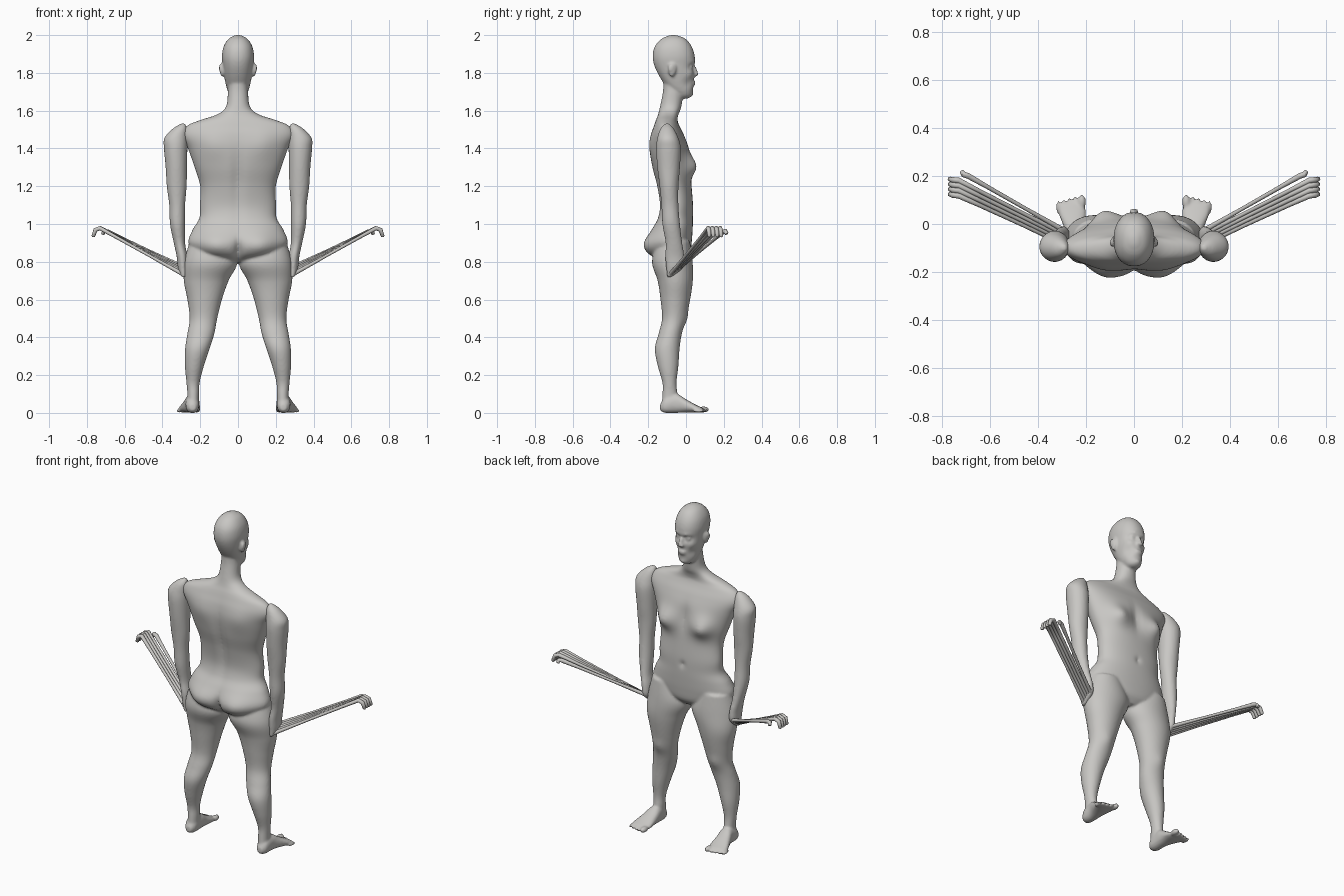
import bpy, bmesh, math
from mathutils import Vector, Matrix

if "Cube" in bpy.data.objects:
    bpy.data.objects.remove(bpy.data.objects["Cube"])

SKIN = (0.58, 0.57, 0.55, 1)
skin = bpy.data.materials.new("plain clay grey")
skin.diffuse_color = SKIN
skin.use_nodes = True
skin.node_tree.nodes["Principled BSDF"].inputs["Base Color"].default_value = SKIN


def catmull(a, b, c, d, t):
    return 0.5 * (2 * b + (c - a) * t + (2 * a - 5 * b + 4 * c - d) * t * t
                  + (3 * b - a - 3 * c + d) * t ** 3)


def refine(rings, steps=6):
    """Pass a smooth curve through the given cross-sections."""
    out = []
    last = len(rings) - 1
    for i in range(last):
        quad = [rings[max(0, min(last, i + k))] for k in (-1, 0, 1, 2)]
        for s in range(steps):
            out.append([catmull(*vals, s / steps) for vals in zip(*quad)])
    out.append(rings[-1])
    return out


def loft(bm, rings, side=1, along="z", power=2.0, count=48):
    """Closed skin over oval rings: (station, x low, x high, other low, other high)."""
    loops, made = [], []
    for st, x0, x1, o0, o1 in refine(rings):
        loop = []
        for k in range(count):
            a = 2 * math.pi * k / count
            c, s = math.cos(a), math.sin(a)
            c = math.copysign(abs(c) ** (2 / power), c)
            s = math.copysign(abs(s) ** (2 / power), s)
            x = side * ((x0 + x1) / 2 + c * (x1 - x0) / 2)
            o = (o0 + o1) / 2 + s * (o1 - o0) / 2
            loop.append(bm.verts.new((x, o, st) if along == "z" else (x, st, o)))
        loops.append(loop)
        made += loop
    for lo, hi in zip(loops, loops[1:]):
        for k in range(count):
            n = (k + 1) % count
            bm.faces.new((lo[k], lo[n], hi[n], hi[k]))
    bm.faces.new(loops[0][::-1])
    bm.faces.new(loops[-1])
    return made


def push(verts, centre, size, offset):
    """Soft swelling or hollow around a point, repeated on both sides."""
    for sx in ((1, -1) if centre[0] else (1,)):
        mid = Vector((centre[0] * sx, *centre[1:]))
        move = Vector((offset[0] * sx, *offset[1:]))
        for v in verts:
            d = [(v.co[i] - mid[i]) / size[i] for i in range(3)]
            v.co += move * math.exp(-sum(q * q for q in d))


def blob(bm, centre, radii, turn=0):
    m = (Matrix.Translation(centre) @ Matrix.Rotation(turn, 4, "X")
         @ Matrix.Diagonal((*radii, 1)))
    bmesh.ops.create_uvsphere(bm, u_segments=20, v_segments=14, radius=1, matrix=m)


def finish(bm, name, voxel, rounds):
    bmesh.ops.recalc_face_normals(bm, faces=bm.faces)
    mesh = bpy.data.meshes.new(name)
    bm.to_mesh(mesh)
    bm.free()
    mesh.materials.append(skin)
    mesh.shade_smooth()
    ob = bpy.data.objects.new(name, mesh)
    bpy.context.collection.objects.link(ob)
    fuse = ob.modifiers.new("fuse", "REMESH")
    fuse.mode = "VOXEL"
    fuse.voxel_size = voxel
    fuse.use_smooth_shade = True
    soft = ob.modifiers.new("soften", "SMOOTH")
    soft.factor = 0.5
    soft.iterations = rounds
    return ob


def even(rows):
    return [(z, -w, w, b, f) for z, w, b, f in rows]


# Torso and neck: height, half width, back, front
body = bmesh.new()
torso = loft(body, even([
    (.80, .08, -.12, -.01), (.84, .21, -.17, .02), (.90, .262, -.19, .03),
    (.97, .24, -.175, .035), (1.03, .205, -.15, .037), (1.1, .202, -.14, .037),
    (1.2, .2, -.155, .03), (1.3, .23, -.18, .025), (1.4, .265, -.192, .015),
    (1.47, .295, -.185, -.01), (1.52, .27, -.17, -.035), (1.55, .2, -.16, -.045),
    (1.58, .11, -.148, -.04), (1.62, .064, -.138, -.025), (1.7, .053, -.122, -.015),
    (1.76, .05, -.12, -.02)]), power=2.15, count=80)
push(torso, (.12, .03, 1.31), (.065, .07, .06), (.012, .045, -.005))
push(torso, (.12, -.19, .875), (.1, .1, .085), (0, -.045, 0))
push(torso, (0, -.2, .86), (.02, .08, .06), (0, .03, 0))
push(torso, (0, -.18, 1.22), (.03, .06, .2), (0, .014, 0))
push(torso, (.13, -.19, 1.42), (.07, .06, .08), (0, -.01, 0))
push(torso, (0, .03, 1.34), (.03, .06, .08), (0, -.012, 0))
push(torso, (0, .037, 1.06), (.015, .04, .018), (0, -.01, 0))

# Head with face hollows and swellings
head = loft(body, even([
    (1.665, .022, -.04, .012), (1.68, .042, -.06, .028), (1.72, .06, -.1, .038),
    (1.78, .073, -.14, .042), (1.84, .081, -.168, .045), (1.89, .085, -.176, .046),
    (1.94, .076, -.165, .03), (1.98, .05, -.13, -.002), (2.0, .014, -.085, -.05)]),
    power=2.2, count=80)
push(head, (.034, .04, 1.832), (.021, .05, .014), (0, -.02, 0))
push(head, (.034, .04, 1.858), (.03, .04, .01), (0, .006, 0))
push(head, (.05, .02, 1.795), (.022, .04, .02), (.003, .005, 0))
push(head, (.055, .02, 1.745), (.02, .04, .025), (-.006, -.004, 0))
push(head, (0, .035, 1.685), (.025, .04, .014), (0, .009, 0))
blob(body, (0, .046, 1.812), (.012, .014, .032), .3)
blob(body, (0, .052, 1.793), (.018, .015, .011))
blob(body, (0, .04, 1.751), (.024, .012, .007))
blob(body, (0, .038, 1.738), (.021, .012, .007))

for s in (1, -1):
    # Eyes and ears
    blob(body, (s * .034, .026, 1.832), (.015, .012, .011))
    blob(body, (s * .085, -.072, 1.815), (.011, .02, .036), -.2)
    blob(body, (s * .092, -.08, 1.825), (.009, .016, .024), -.2)
    # Leg
    leg = loft(body, [
        (.91, .06, .255, -.15, .02), (.80, .004, .285, -.18, .035),
        (.7, .05, .287, -.15, .036), (.6, .085, .268, -.135, .022),
        (.5, .11, .256, -.127, 0), (.42, .125, .268, -.145, -.022),
        (.34, .15, .28, -.165, -.034), (.25, .18, .281, -.15, -.04),
        (.16, .203, .273, -.125, -.05), (.1, .206, .268, -.125, -.045),
        (.03, .208, .268, -.13, -.04)], side=s)
    push(leg, (s * .19, 0, .5), (.04, .06, .04), (0, .008, 0))
    # Foot, lofted from heel to ball
    loft(body, [
        (-.137, .225, .255, .012, .045), (-.11, .208, .275, 0, .08),
        (-.05, .204, .28, 0, .1), (0, .202, .297, .002, .072),
        (.05, .2, .315, .002, .044), (.085, .208, .312, .004, .028)],
        side=s, along="y", power=2.3)
    # Toes, big one on the inside
    for i in range(5):
        r = .017 if i == 0 else .0115 - .0006 * i
        x = .217 if i == 0 else .221 + .0235 * i
        blob(body, (s * x, .092 - .006 * i, r + .001), (r, .031, r))
finish(body, "body", .0075, 4)

for s, label in ((1, "left"), (-1, "right")):
    # Arm and hand: height, inner, outer, back, front
    arm = bmesh.new()
    loft(arm, [
        (1.532, .28, .3, -.11, -.09), (1.505, .27, .345, -.135, -.065),
        (1.455, .268, .39, -.152, -.04), (1.4, .268, .392, -.158, -.028),
        (1.3, .27, .383, -.152, -.032), (1.2, .272, .377, -.14, -.04),
        (1.1, .28, .364, -.13, -.04), (1.0, .281, .36, -.125, -.032),
        (.9, .28, .34, -.108, -.02), (.83, .268, .325, -.11, -.01),
        (.77, .266, .318, -.105, -.015), (.72, .277, .3, -.1, -.075)], side=s)
    finish(arm, label + "_arm", .0075, 3)

    # Long drawn-out fingers with hooked tips
    for i in range(5):
        thumb = i == 4
        knuckle = Vector((.69, .2, .96)) if thumb else Vector((.73, .118 + .021 * i, .978))
        tip = knuckle + Vector((.025, .016, -.012) if thumb else (.036, .006, -.042))
        base = Vector((.288, -.085 + .014 * i, .732 + .01 * i))
        bend = knuckle.lerp(tip, .4) + Vector((.01, 0, .008))
        path = [(base, .011), (base.lerp(knuckle, .4), .008),
                (base.lerp(knuckle, .8), .009), (knuckle, .012),
                (bend, .012), (tip, .01), (tip + (tip - bend) * .15, .004)]
        curve = bpy.data.curves.new("finger", "CURVE")
        curve.dimensions = "3D"
        curve.bevel_depth = 1
        curve.bevel_resolution = 3
        curve.use_fill_caps = True
        line = curve.splines.new("POLY")
        line.points.add(len(path) - 1)
        for p, (co, r) in zip(line.points, path):
            p.co = (s * co.x, co.y, co.z, 1)
            p.radius = r
        line.use_smooth = True
        curve.materials.append(skin)
        name = label + ("_thumb" if thumb else "_finger_%d" % (i + 1))
        ob = bpy.data.objects.new(name, curve)
        bpy.context.collection.objects.link(ob)
        bpy.ops.object.select_all(action="DESELECT")
        bpy.context.view_layer.objects.active = ob
        ob.select_set(True)
        bpy.ops.object.convert(target="MESH")
        bpy.ops.object.shade_smooth_by_angle(angle=math.radians(50))
